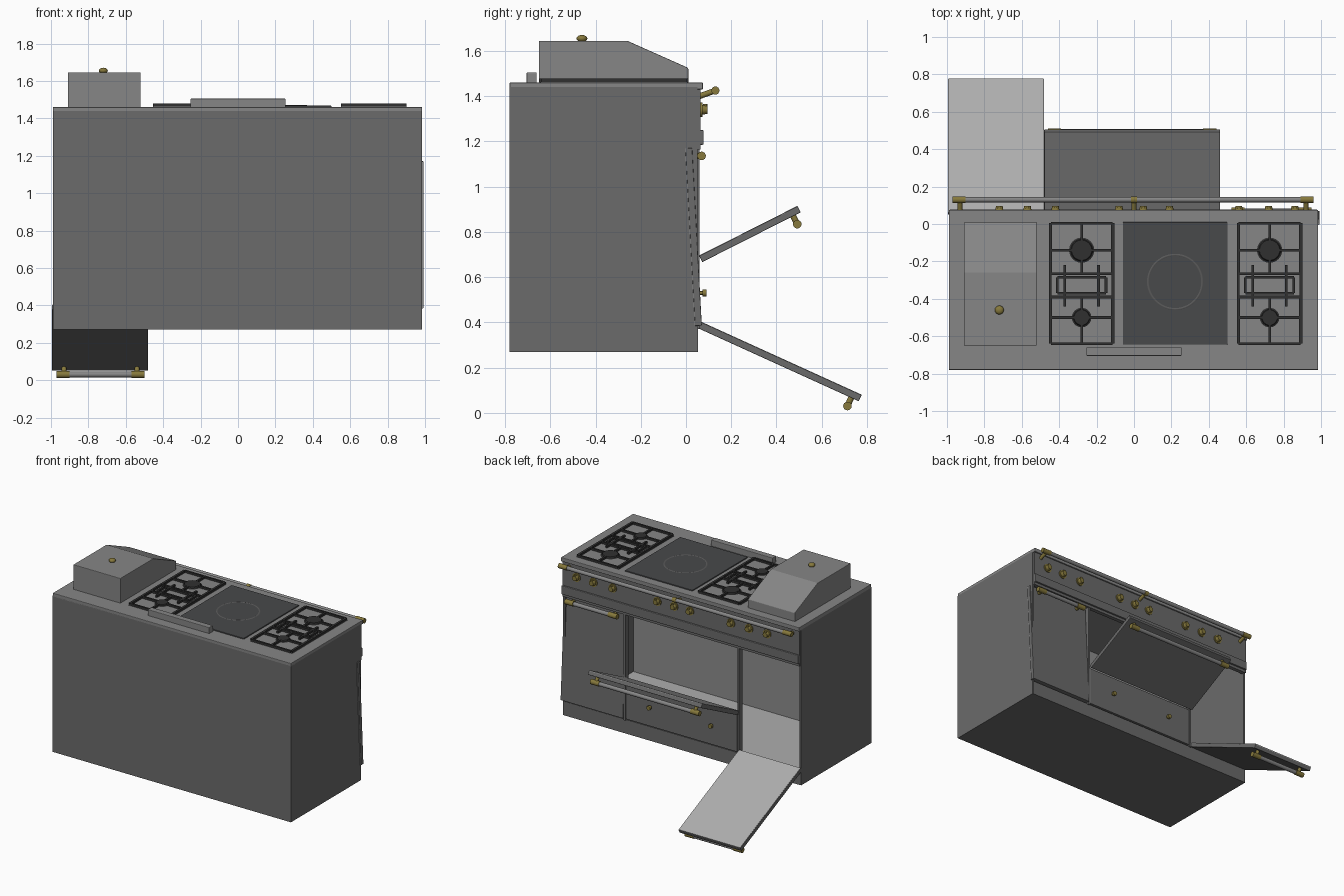
import bpy, bmesh, math
from mathutils import Vector, Matrix

if "Cube" in bpy.data.objects:
    bpy.data.objects.remove(bpy.data.objects["Cube"])


def material(name, r, g=None, b=None):
    m = bpy.data.materials.new(name)
    m.diffuse_color = (r, r if g is None else g, r if b is None else b, 1)
    m.use_nodes = True
    m.node_tree.nodes["Principled BSDF"].inputs["Base Color"].default_value = m.diffuse_color
    return m


GOLD = material("brass", 0.24, 0.19, 0.045)
BODY = material("dark_enamel", 0.145)
STEEL = material("brushed_steel", 0.24)
LINER = material("oven_liner", 0.27)
BRIGHT = material("bright_liner", 0.42)
DARK = material("dark_iron", 0.03)
GLASS = material("dark_plate", 0.065, 0.067, 0.07)


def finish(bm, name, mat=BODY, bevel=0, smooth=False):
    bmesh.ops.recalc_face_normals(bm, faces=bm.faces)
    me = bpy.data.meshes.new(name)
    bm.to_mesh(me)
    bm.free()
    ob = bpy.data.objects.new(name, me)
    bpy.context.collection.objects.link(ob)
    me.materials.append(mat)
    if bevel:
        b = ob.modifiers.new("bevel", 'BEVEL')
        b.width, b.segments = bevel, 2
    if smooth:
        for o in bpy.context.selected_objects:
            o.select_set(False)
        ob.select_set(True)
        bpy.context.view_layer.objects.active = ob
        bpy.ops.object.shade_smooth_by_angle(angle=math.radians(40))
    return ob


def add_box(bm, x0, x1, y0, y1, z0, z1):
    m = Matrix.Translation(((x0 + x1) / 2, (y0 + y1) / 2, (z0 + z1) / 2))
    m = m @ Matrix.Diagonal((x1 - x0, y1 - y0, z1 - z0, 1))
    bmesh.ops.create_cube(bm, size=1, matrix=m)


def boxes(name, items, mat=BODY, bevel=0):
    bm = bmesh.new()
    for i in items:
        add_box(bm, *i)
    return finish(bm, name, mat, bevel)


def add_rod(bm, a, b, r1, r2=None, n=16):
    a, b = Vector(a), Vector(b)
    m = Matrix.Translation((a + b) / 2) @ (b - a).to_track_quat('Z', 'Y').to_matrix().to_4x4()
    bmesh.ops.create_cone(bm, cap_ends=True, segments=n, radius1=r1,
                          radius2=r1 if r2 is None else r2, depth=(b - a).length, matrix=m)


def rods(name, items, mat=BODY):
    bm = bmesh.new()
    for i in items:
        add_rod(bm, *i)
    return finish(bm, name, mat, smooth=True)


def prism(name, x0, x1, profile, mat=BODY, bevel=0):
    """Extrude a (y, z) profile along x."""
    bm = bmesh.new()
    f = bm.faces.new([bm.verts.new((x0, y, z)) for y, z in profile])
    r = bmesh.ops.extrude_face_region(bm, geom=[f])
    bmesh.ops.translate(bm, vec=(x1 - x0, 0, 0),
                        verts=[v for v in r["geom"] if isinstance(v, bmesh.types.BMVert)])
    return finish(bm, name, mat, bevel)


def handle(name, x0, x1, pos, root, r, mids=()):
    """Bar with brass end caps and posts; pos and root are (y, z)."""
    rods(name + "_bar", [((x0 + .05, *pos), (x1 - .05, *pos), r * .8)], STEEL)
    caps = [((x0, *pos), (x0 + .07, *pos), r), ((x1 - .07, *pos), (x1, *pos), r)]
    caps += [((x - .015, *pos), (x + .015, *pos), r) for x in mids]
    caps += [((x, *pos), (x, *root), r * .7) for x in (x0 + .04, x1 - .04, *mids)]
    rods(name + "_brass", caps, GOLD)


def door(name, x0, x1, hinge, tip, hx0, hx1, liner):
    h, t = Vector(hinge), Vector(tip)
    u = (t - h).normalized()
    n = Vector((u.y, -u.x))  # outward side
    k, e = n * .015, n * .017
    prism(name, x0, x1, [h - k, t - k, t + k, h + k], BODY, .003)
    prism(name + "_liner", x0 + .003, x1 - .003, [h - e, t - e, t - n * .01, h - n * .01], liner)
    g = t - u * .037
    handle(name + "_handle", hx0, hx1, tuple(g + n * .055), tuple(g + n * .01), .019)


# Hollow cabinet shell, open towards +y, with a lighter oven lining
boxes("cabinet_shell", [
    (-.99, -.975, -.78, .05, .27, 1.44), (.97, .985, -.78, .05, .27, 1.44),
    (-.975, .97, -.78, -.765, .27, 1.44), (-.975, .97, -.765, .05, .27, .285)])
boxes("oven_back_lining", [(-.975, .97, -.767, -.762, .285, 1.43)], LINER)
boxes("oven_floor_lining", [(-.975, .97, -.762, .03, .283, .288)], BRIGHT)
boxes("top_slab", [(-.99, .985, -.78, .075, 1.43, 1.46)], STEEL, .004)

# Front frame: control panel, trim strip, dividers, plinth, drawer
boxes("control_panel", [(-.985, .98, .035, .065, 1.165, 1.43)])
boxes("trim_strip", [(-.985, .98, .06, .078, 1.185, 1.25)], BODY, .005)
boxes("front_dividers", [(x - .007, x + .007, .02, .06, .37, 1.17) for x in (-.475, .468)])
boxes("plinth", [(-.985, .98, .03, .052, .27, .375)])
boxes("drawer_front", [(-.465, .458, .03, .06, .382, .67)], BODY, .004)
rods("drawer_knobs", [i for x in (-.26, .25) for i in
                      (((x, .06, .53), (x, .075, .53), .008),
                       ((x, .072, .53), (x, .09, .53), .016))], GOLD)

# Three doors: right closed, middle half open, left dropped
door("closed_door", .475, .992, (.055, .385), (.012, 1.17), .52, .95, LINER)
door("middle_door", -.48, .46, (.065, .68), (.50, .90), -.46, .44, LINER)
door("dropped_door", -.995, -.48, (.055, .39), (.77, .065), -.97, -.50, BRIGHT)

# Front rail
handle("front_rail", -.97, .96, (.13, 1.425), (.06, 1.40), .018, (0,))

# Control knobs
knobs = []
for x in (.86, .72, .56, .19, .05, -.08, -.42, -.57, -.72):
    knobs += [((x, .06, 1.34), (x, .072, 1.34), .032),
              ((x, .072, 1.34), (x, .095, 1.34), .022, .018),
              ((x, .085, 1.325), (x, .085, 1.365), .009)]
rods("control_knobs", knobs, GOLD)

# Sloped lid box on the left with a knob
prism("sloped_lid", -.91, -.52, [(-.65, 1.455), (.01, 1.455), (.01, 1.525),
                                 (-.26, 1.645), (-.65, 1.645)], STEEL, .004)
bm = bmesh.new()
add_rod(bm, (-.72, -.46, 1.64), (-.72, -.46, 1.655), .012)
bmesh.ops.create_uvsphere(bm, u_segments=16, v_segments=8, radius=.024,
                          matrix=Matrix.Translation((-.72, -.46, 1.655))
                          @ Matrix.Diagonal((1, 1, .65, 1)))
finish(bm, "lid_knob", GOLD, smooth=True)

# Solid hot plate with engraved ring
boxes("hot_plate", [(-.06, .50, -.645, .01, 1.455, 1.468)], GLASS, .004)
bm = bmesh.new()
N = 48
rings = [[bm.verts.new((.22 + r * math.cos(2 * math.pi * i / N),
                        -.31 + r * math.sin(2 * math.pi * i / N), z)) for i in range(N)]
         for r, z in ((.138, 1.467), (.142, 1.470), (.148, 1.470), (.152, 1.467))]
for a, b in zip(rings, rings[1:]):
    for i in range(N):
        bm.faces.new((a[i], a[i - 1], b[i - 1], b[i]))
finish(bm, "hot_plate_ring", material("ring_grey", .1), smooth=True)

# Rear vent upstand
boxes("rear_vent", [(-.255, .255, -.705, -.66, 1.455, 1.505)], STEEL, .004)

# Gas hobs: tray, burners, iron grates
for side, cx in (("left", -.28), ("right", .725)):
    boxes(side + "_hob_tray", [(cx - .175, cx + .175, -.645, .01, 1.455, 1.463)], STEEL)
    burners = []
    for y, r in ((-.14, .06), (-.50, .045)):
        burners += [((cx, y, 1.46), (cx, y, 1.468), r + .012, r, 24),
                    ((cx, y, 1.466), (cx, y, 1.476), r, r * .9, 24)]
    rods(side + "_burners", burners, DARK)
    bars = []
    z0, z1, w = 1.462, 1.478, .007

    def bar(xa, xb, ya, yb):
        bars.append((xa, xb, ya, yb, z0, z1))

    for ya, yb in ((-.265, .005), (-.37, -.285), (-.64, -.39)):
        xi = .165 if yb - ya > .1 else .13
        for y in (ya, yb):
            bar(cx - xi, cx + xi, y - w, y + w)
        for x in (cx - xi, cx + xi):
            bar(x - w, x + w, ya, yb)
    for s in (-1, 1):  # side rails joining the grates
        bar(cx + s * .168 - w, cx + s * .168 + w, -.64, .005)
    for y, r, ya, yb in ((-.14, .05, -.265, .005), (-.50, .04, -.64, -.39)):
        for s in (-1, 1):  # fingers from the sides
            xs = sorted((cx + s * r, cx + s * .165))
            bar(xs[0], xs[1], y - w, y + w)
        bar(cx - w, cx + w, ya, y - r)
        bar(cx - w, cx + w, y + r, yb)
    for x in (cx - .09, cx + .09):  # long fingers linking the grates
        bar(x - w, x + w, -.44, -.22)
    boxes(side + "_grate", bars, DARK)
